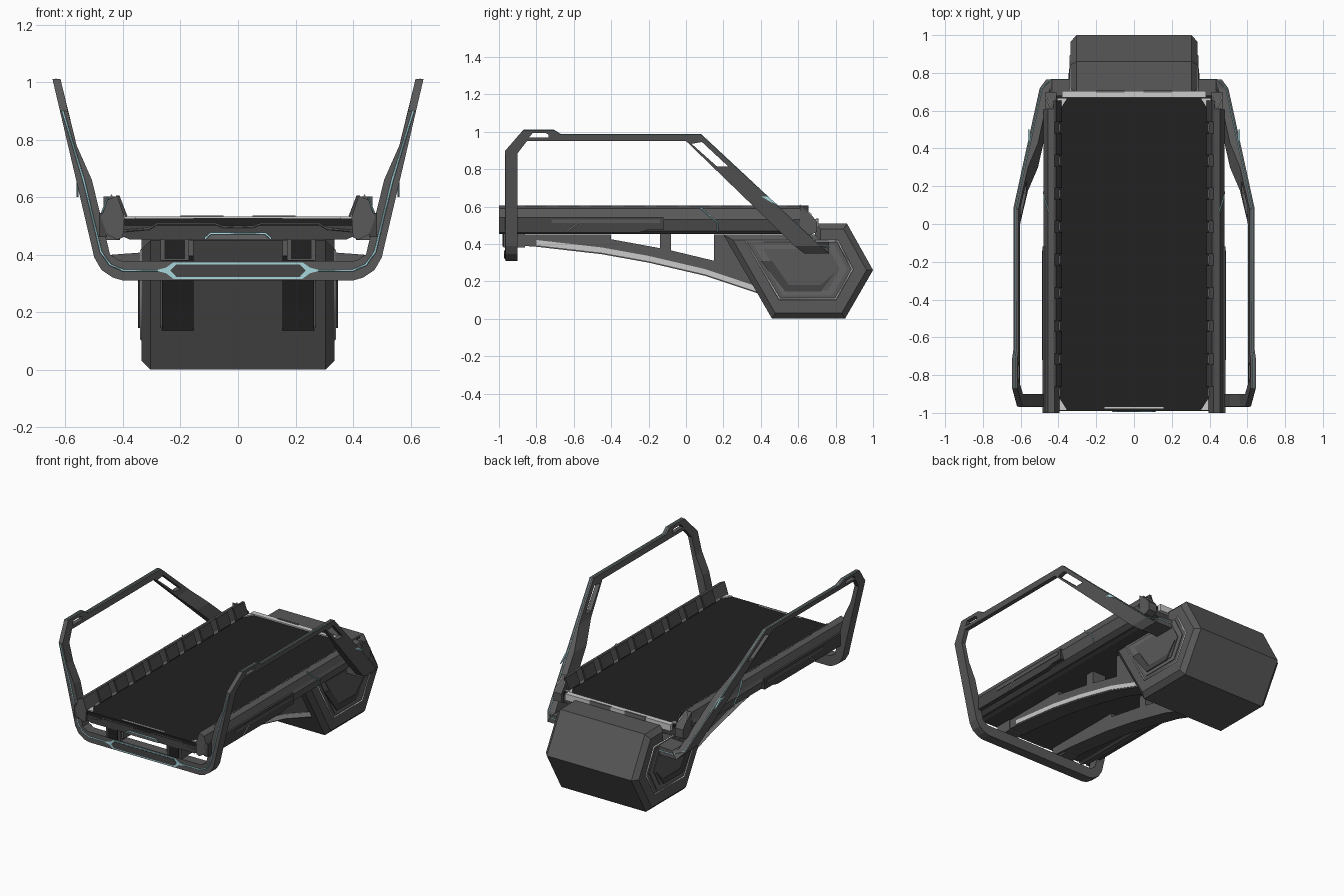
import bpy, bmesh
from mathutils import Vector

cube = bpy.data.objects.get("Cube")
if cube:
    bpy.data.objects.remove(cube, do_unlink=True)


def material(name, r, g, b):
    m = bpy.data.materials.new(name)
    m.use_nodes = True
    m.diffuse_color = (r, g, b, 1)
    m.node_tree.nodes["Principled BSDF"].inputs["Base Color"].default_value = (r, g, b, 1)
    return m


BODY = material("dark grey", 0.10, 0.10, 0.10)
PANEL = material("panel grey", 0.13, 0.13, 0.13)
UNDER = material("charcoal", 0.06, 0.06, 0.06)
BLACK = material("belt black", 0.015, 0.015, 0.015)
LIGHT = material("light grey", 0.6, 0.6, 0.6)
CYAN = material("pale cyan", 0.38, 0.68, 0.73)


def finish(name, bm, mat, mirror=False):
    bmesh.ops.recalc_face_normals(bm, faces=bm.faces)
    me = bpy.data.meshes.new(name)
    bm.to_mesh(me)
    bm.free()
    ob = bpy.data.objects.new(name, me)
    bpy.context.collection.objects.link(ob)
    me.materials.append(mat)
    if mirror:
        ob.modifiers.new("Mirror", "MIRROR")
    return ob


def prism(name, pts, axis, lo, hi, mat, mirror=False, bevel=0):
    """Extrude a flat outline along an axis, optionally chamfering its end caps."""
    place = {"x": lambda p, d: (d, *p), "y": lambda p, d: (p[0], d, p[1]),
             "z": lambda p, d: (*p, d)}[axis]
    bm = bmesh.new()
    rings = [[bm.verts.new(place(p, d)) for p in pts] for d in (lo, hi)]
    caps = [bm.faces.new(r) for r in rings]
    for i in range(len(pts)):
        j = (i + 1) % len(pts)
        bm.faces.new((rings[0][i], rings[0][j], rings[1][j], rings[1][i]))
    bmesh.ops.recalc_face_normals(bm, faces=bm.faces)
    if bevel:
        bmesh.ops.bevel(bm, geom=[e for f in caps for e in f.edges], offset=bevel,
                        segments=1, affect="EDGES")
    return finish(name, bm, mat, mirror)


def box(name, x, y, z, mat, mirror=False):
    return prism(name, [(x[0], y[0]), (x[1], y[0]), (x[1], y[1]), (x[0], y[1])],
                 "z", *z, mat, mirror)


def line(name, pts, mat, width=0.004, cyclic=False, mirror=True):
    """Thin trim line following a path."""
    cu = bpy.data.curves.new(name, "CURVE")
    cu.dimensions = "3D"
    cu.bevel_depth, cu.bevel_resolution = width, 0
    sp = cu.splines.new("POLY")
    sp.points.add(len(pts) - 1)
    for p, co in zip(sp.points, pts):
        p.co = (*co, 1)
    sp.use_cyclic_u = cyclic
    cu.materials.append(mat)
    ob = bpy.data.objects.new(name, cu)
    bpy.context.collection.objects.link(ob)
    if mirror:
        ob.modifiers.new("Mirror", "MIRROR")
    return ob


# Rear motor housing with layered side panels
prism("motor_housing", [(0.46, 0), (0.85, 0), (1.0, 0.26), (0.86, 0.51), (0.69, 0.51),
      (0.69, 0.45), (0.2, 0.45)], "x", -0.335, 0.335, BODY, bevel=0.03)
outline = [(0.32, 0.415), (0.81, 0.415), (0.89, 0.265), (0.80, 0.105), (0.50, 0.105)]
centre = Vector((0.65, 0.265))


def shrink(k):
    return [tuple(centre + (Vector(p) - centre) * k) for p in outline]


line("housing_trim", [(0.335, *p) for p in outline], LIGHT, 0.006, True)
prism("housing_panel", shrink(0.88), "x", 0.33, 0.339, PANEL, True)
prism("housing_inner_panel", shrink(0.72), "x", 0.335, 0.343, BODY, True)
prism("housing_core_panel", [(0.40, 0.31), (0.46, 0.31), (0.55, 0.18), (0.72, 0.18),
      (0.80, 0.25), (0.72, 0.145), (0.53, 0.145)], "x", 0.34, 0.347, UNDER, True)

# Curved support arms with struts and a light underside band
curve = [(-0.96, 0.395), (-0.8, 0.385), (-0.45, 0.345), (-0.2, 0.3), (0.1, 0.23), (0.4, 0.13)]
prism("support_arm", curve + [(0.3, 0.45), (0.15, 0.45), (0.15, 0.31), (-0.1, 0.37),
      (-0.4, 0.425), (-0.4, 0.45), (-0.96, 0.45)], "x", 0.155, 0.265, BODY, True)
band = curve[1:]
prism("arm_band", [(y, z + 0.008) for y, z in band] + [(y, z + 0.036) for y, z in band[::-1]],
      "x", 0.262, 0.269, LIGHT, True)
box("arm_underside", (0.16, 0.26), (-0.14, -0.08), (0.36, 0.46), BODY, True)
box("front_bracket", (0.17, 0.27), (-0.975, -0.86), (0.38, 0.485), BODY, True)
box("bracket_face", (0.185, 0.255), (-0.98, -0.97), (0.385, 0.478), BLACK, True)
line("bracket_trim", [(x, -0.978, z) for x, z in
     ((0.165, 0.46), (0.18, 0.485), (0.26, 0.485), (0.275, 0.46))], LIGHT)

# Running deck
prism("deck_tray", [(-0.375, 0.452), (0.375, 0.452), (0.43, 0.475), (0.43, 0.505),
      (-0.43, 0.505), (-0.43, 0.475)], "y", -0.985, 0.68, UNDER)
box("running_belt", (-0.41, 0.41), (-0.99, 0.68), (0.5, 0.525), BLACK)
prism("front_tab", [(-0.12, 0.452), (0.12, 0.452), (0.095, 0.473), (-0.095, 0.473)],
      "y", -0.99, -0.98, PANEL)
line("front_tab_trim", [(x, -0.99, z) for x, z in
     ((-0.115, 0.455), (-0.095, 0.473), (0.095, 0.473), (0.115, 0.455))], CYAN, mirror=False)
line("front_lip_trim", [(x, -0.987, z) for x, z in
     ((0, 0.496), (0.05, 0.496), (0.08, 0.508), (0.28, 0.508), (0.31, 0.49), (0.42, 0.48))], PANEL)
box("belt_start_line", (-0.155, 0.155), (-0.978, -0.97), (0.523, 0.528), LIGHT)
box("rear_deck_strip", (-0.38, 0.38), (0.67, 0.705), (0.49, 0.533), LIGHT)
box("rear_strip_dash", (0.05, 0.2), (0.695, 0.708), (0.495, 0.536), PANEL, True)

# Side rails
prism("side_rail", [(0.42, 0.452), (0.455, 0.47), (0.478, 0.53), (0.468, 0.55), (0.455, 0.59),
      (0.42, 0.605), (0.395, 0.53), (0.40, 0.46)], "y", -1.0, 0.61, BODY, True)
prism("rail_tail", [(0.61, 0.45), (0.67, 0.45), (0.70, 0.465), (0.70, 0.52), (0.67, 0.555),
      (0.61, 0.603)], "x", 0.41, 0.468, BODY, True)
prism("rail_ridge", [(-1.0, 0.462), (-0.25, 0.462), (-0.2, 0.475), (-0.12, 0.475),
      (-0.12, 0.545), (-1.0, 0.545)], "x", 0.455, 0.484, UNDER, True)
box("rail_slot", (0.48, 0.487), (-0.72, -0.14), (0.512, 0.53), BODY, True)
line("rail_accent", [(0.452, 0.07, 0.6), (0.473, 0.13, 0.545), (0.478, 0.17, 0.515),
     (0.463, 0.17, 0.465)], CYAN)
line("rail_dash", [(0.485, -0.64, 0.465), (0.485, -0.57, 0.515)], LIGHT, 0.003)
line("rail_tail_trim", [(0.465, 0.67, 0.556), (0.44, 0.61, 0.607), (0.415, 0.67, 0.556)], LIGHT)

# Repeating guards along the belt edges
for i in range(9):
    y = -0.86 + i * 0.175
    prism(f"belt_guard_{i + 1}", [(0.395, 0.52), (0.385, 0.535), (0.412, 0.605), (0.425, 0.605)],
          "y", y, y + 0.115, UNDER, True)
    box(f"guard_clip_{i + 1}", (0.392, 0.41), (y - 0.05, y - 0.01), (0.52, 0.538), LIGHT, True)
for name, a, b in (("front", -0.985, -0.93), ("rear", 0.665, 0.61)):
    prism(f"{name}_corner_trim", [(0.355, a), (0.405, a), (0.405, b), (0.39, b)], "z",
          0.52, 0.532, LIGHT, True)


# Wraparound handrail: stations of outer edge, inner edge and inward offset
def wall(z):
    return 0.5 + (z - 0.39) * 0.234


stations = [((x, -0.965, z), (x, -0.9, z), d) for x, z, d in
            ((0, 0.31, (0, 0.068)), (0.40, 0.31, (0, 0.068)), (0.435, 0.32, (-0.02, 0.06)),
             (0.475, 0.347, (-0.045, 0.045)), (0.5, 0.39, (-0.055, 0.01)))]
for a, b, t in (((-0.965, 0.66), (-0.9, 0.66), 0.055), ((-0.965, 0.78), (-0.9, 0.77), 0.03),
                ((-0.965, 0.9), (-0.9, 0.885), 0.028), ((-0.87, 1.01), (-0.85, 0.95), 0.028),
                ((-0.71, 1.01), (-0.71, 0.95), 0.028), ((-0.67, 0.985), (-0.67, 0.95), 0.028),
                ((0.08, 0.985), (0, 0.95), 0.028), ((0.3, 0.78), (0.176, 0.78), 0.03),
                ((0.428, 0.66), (0.3, 0.66), 0.055), ((0.717, 0.39), (0.579, 0.39), 0.055)):
    stations.append(((wall(a[1]), *a), (wall(b[1]), *b), (-t, 0)))
for x, z, d in ((0.465, 0.35, (-0.03, 0.05)), (0.3, 0.35, (0, 0.06))):
    stations.append(((x, 0.765, z), (x, 0.63, z), d))
bm = bmesh.new()
loops = []
for a, b, (dx, dz) in stations:
    off = Vector((dx, 0, dz))
    loops.append([bm.verts.new(Vector(p) + o) for p, o in
                  ((a, off * 0), (b, off * 0), (b, off), (a, off))])
for p, q in zip(loops, loops[1:]):
    for i in range(4):
        j = (i + 1) % 4
        bm.faces.new((p[i], p[j], q[j], q[i]))
bm.faces.new(loops[-1])
rail = finish("handrail", bm, BODY, True)
cuts = (("grip_cut", [(0.03, 0.935), (0.085, 0.945), (0.225, 0.815), (0.165, 0.815)]),
        ("tip_cut", [(-0.84, 0.968), (-0.735, 0.968), (-0.735, 0.985), (-0.75, 0.992),
                     (-0.82, 0.992)]))
for name, pts in cuts:
    cutter = prism(name, pts, "x", -0.8, 0.8, BODY)
    cutter.hide_render = True
    cutter.hide_set(True)
    mod = rail.modifiers.new(name, "BOOLEAN")
    mod.operation, mod.solver, mod.object = "DIFFERENCE", "EXACT", cutter
bpy.context.view_layer.objects.active = rail
for mod in list(rail.modifiers):
    bpy.ops.object.modifier_apply(modifier=mod.name)
for name, _ in cuts:
    bpy.data.objects.remove(bpy.data.objects[name], do_unlink=True)

# Handrail accents
line("handrail_front_line", [(x, -0.965, z) for x, z in
     ((0.24, 0.345), (0.40, 0.345), (0.445, 0.365), (0.477, 0.41), (0.537, 0.66), (0.61, 0.9))],
     CYAN)
line("handrail_top_line", [(wall(z) - 0.012, y, z) for y, z in
     ((-0.87, 1.01), (-0.71, 1.01), (-0.67, 0.985), (0.08, 0.985), (0.428, 0.66), (0.717, 0.39))]
     + [(0.44, 0.765, 0.38), (0.335, 0.765, 0.38)], CYAN, 0.003)
prism("front_slot_frame", [(-0.29, 0.345), (-0.25, 0.355), (-0.225, 0.373), (0.225, 0.373),
      (0.25, 0.355), (0.29, 0.345), (0.25, 0.335), (0.225, 0.316), (-0.225, 0.316),
      (-0.25, 0.335)], "y", -0.969, -0.963, CYAN)
prism("front_slot", [(-0.235, 0.345), (-0.215, 0.366), (0.215, 0.366), (0.235, 0.345),
      (0.215, 0.323), (-0.215, 0.323)], "y", -0.972, -0.965, UNDER)
prism("handrail_side_accent", [(0.40, 0.655), (0.44, 0.652), (0.50, 0.60), (0.46, 0.62)], "x",
      wall(0.64) - 0.004, wall(0.64) + 0.003, CYAN, True)
